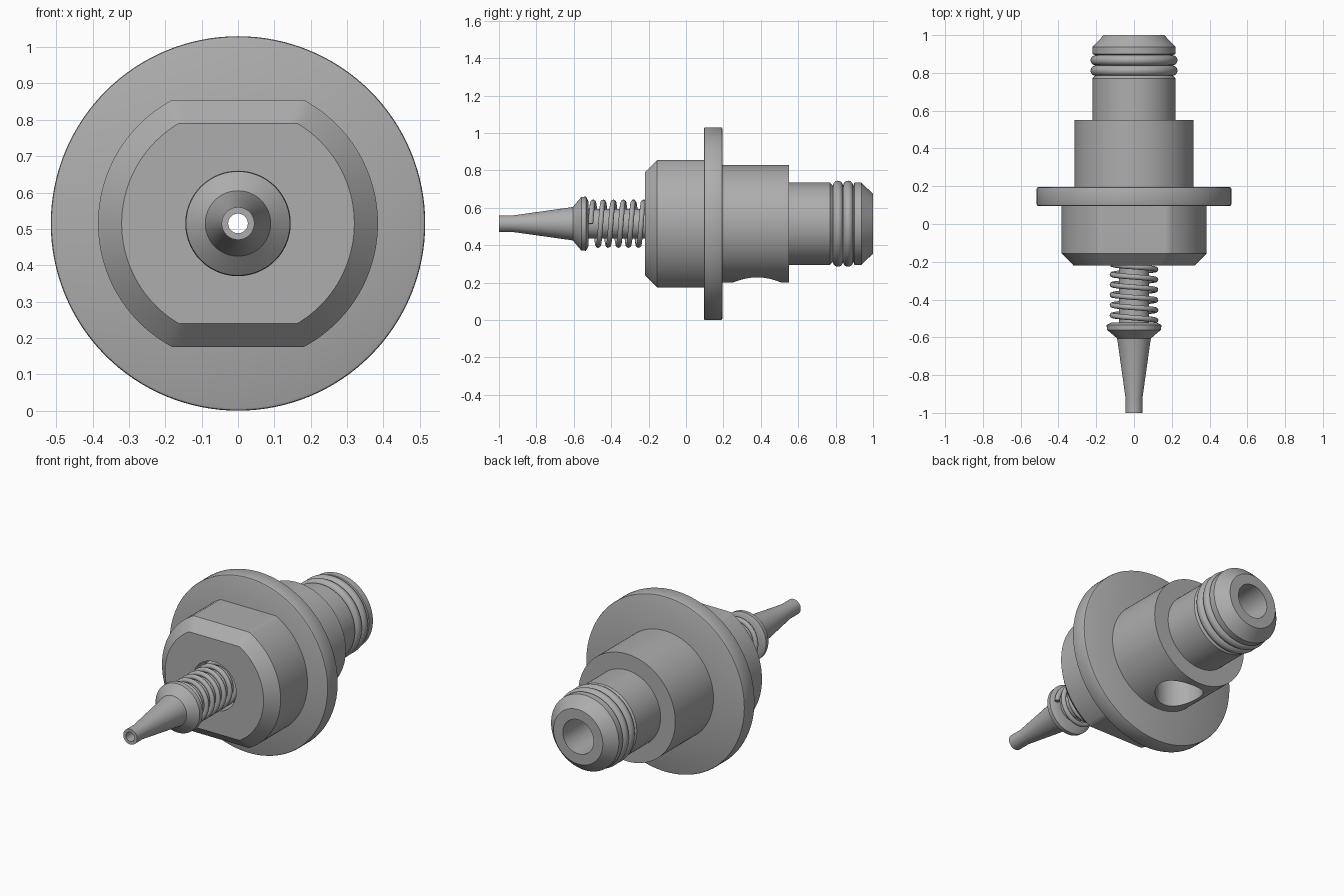
import bpy
import bmesh
from math import sin, cos, pi, radians
from mathutils import Vector

AXIS_Z = 0.515
SIDES = 128

cube = bpy.data.objects.get("Cube")
if cube:
    bpy.data.objects.remove(cube, do_unlink=True)

steel = bpy.data.materials.new("grey steel")
steel.use_nodes = True
GREY = (0.42, 0.42, 0.42, 1)
steel.diffuse_color = GREY
steel.node_tree.nodes["Principled BSDF"].inputs["Base Color"].default_value = GREY


def finish(obj, angle=28):
    """Give the part its material and smooth shading with sharp edges."""
    obj.data.materials.clear()
    obj.data.materials.append(steel)
    bpy.ops.object.select_all(action="DESELECT")
    obj.select_set(True)
    bpy.context.view_layer.objects.active = obj
    bpy.ops.object.shade_smooth_by_angle(angle=radians(angle))


def turned(name, profile, flat=None):
    """Closed (y, radius, flat height) profile swept about the long axis."""
    bm = bmesh.new()
    rings = []
    for y, r, *flat in profile:
        limit = flat[0] if flat else r
        ring = []
        for i in range(SIDES):
            a = 2 * pi * i / SIDES
            h = max(-limit, min(limit, r * sin(a)))
            ring.append(bm.verts.new((r * cos(a), y, AXIS_Z + h)))
        rings.append(ring)
    for a, b in zip(rings, rings[1:] + rings[:1]):
        for i in range(SIDES):
            j = (i + 1) % SIDES
            bm.faces.new((a[i], a[j], b[j], b[i]))
    bmesh.ops.recalc_face_normals(bm, faces=bm.faces)
    mesh = bpy.data.meshes.new(name)
    bm.to_mesh(mesh)
    bm.free()
    obj = bpy.data.objects.new(name, mesh)
    bpy.context.collection.objects.link(obj)
    finish(obj)
    return obj


# Front housing with two wrench flats and a chamfered nose
turned("front_housing", [
    (-0.22, 0.142), (-0.22, 0.32, 0.275), (-0.155, 0.385, 0.34),
    (0.11, 0.385, 0.34), (0.11, 0.142)])

# Round mounting flange with softened rims
turned("flange", [
    (0.095, 0.142), (0.095, 0.507), (0.098, 0.513), (0.103, 0.515),
    (0.187, 0.515), (0.192, 0.513), (0.195, 0.507), (0.195, 0.142)])

# Stepped rear body with seal groove and open bore
rear = turned("rear_body", [
    (0.17, 0.10), (0.17, 0.315), (0.55, 0.315), (0.55, 0.22),
    (0.77, 0.22), (0.785, 0.205), (0.895, 0.205), (0.90, 0.22),
    (0.937, 0.22), (1.0, 0.16), (1.0, 0.10)])

# Round port through the underside of the rear body
bpy.ops.mesh.primitive_cylinder_add(
    vertices=64, radius=0.13, depth=0.4, location=(0, 0.38, AXIS_Z - 0.3))
cutter = bpy.context.object
cutter.name = "port_cutter"
cutter.hide_render = True
port = rear.modifiers.new("port", "BOOLEAN")
port.operation = "DIFFERENCE"
port.solver = "EXACT"
port.object = cutter
bpy.context.view_layer.objects.active = rear
bpy.ops.object.modifier_apply(modifier=port.name)
bpy.data.objects.remove(cutter, do_unlink=True)
finish(rear)

# Pair of sealing rings
for label, y in (("front", 0.812), ("rear", 0.867)):
    bpy.ops.mesh.primitive_torus_add(
        major_segments=96, minor_segments=20, major_radius=0.203,
        minor_radius=0.027, location=(0, y, AXIS_Z), rotation=(pi / 2, 0, 0))
    ring = bpy.context.object
    ring.name = label + "_seal_ring"
    finish(ring, 60)

# Hollow nozzle: tapered tip, conical collar and sliding stem
turned("nozzle", [
    (-1.0, 0.027), (-1.0, 0.045), (-0.92, 0.045), (-0.62, 0.087),
    (-0.605, 0.09), (-0.56, 0.143), (-0.535, 0.145), (-0.522, 0.12),
    (-0.522, 0.08), (0.2, 0.08), (0.2, 0.027)])

# Coil spring around the stem
curve = bpy.data.curves.new("coil_spring", "CURVE")
curve.dimensions = "3D"
curve.bevel_depth = 0.014
curve.bevel_resolution = 3
curve.use_fill_caps = True
per_turn, pitch, start, end = 40, 0.054, -0.51, -0.05
count = int((end - start) / pitch * per_turn)
spline = curve.splines.new("POLY")
spline.points.add(count - 1)
for i, point in enumerate(spline.points):
    a = 2 * pi * i / per_turn
    point.co = Vector((0.115 * cos(a), start + pitch * i / per_turn,
                       AXIS_Z + 0.115 * sin(a), 1))
spring = bpy.data.objects.new("coil_spring", curve)
bpy.context.collection.objects.link(spring)
bpy.ops.object.select_all(action="DESELECT")
spring.select_set(True)
bpy.context.view_layer.objects.active = spring
bpy.ops.object.convert(target="MESH")
finish(bpy.context.object, 60)
